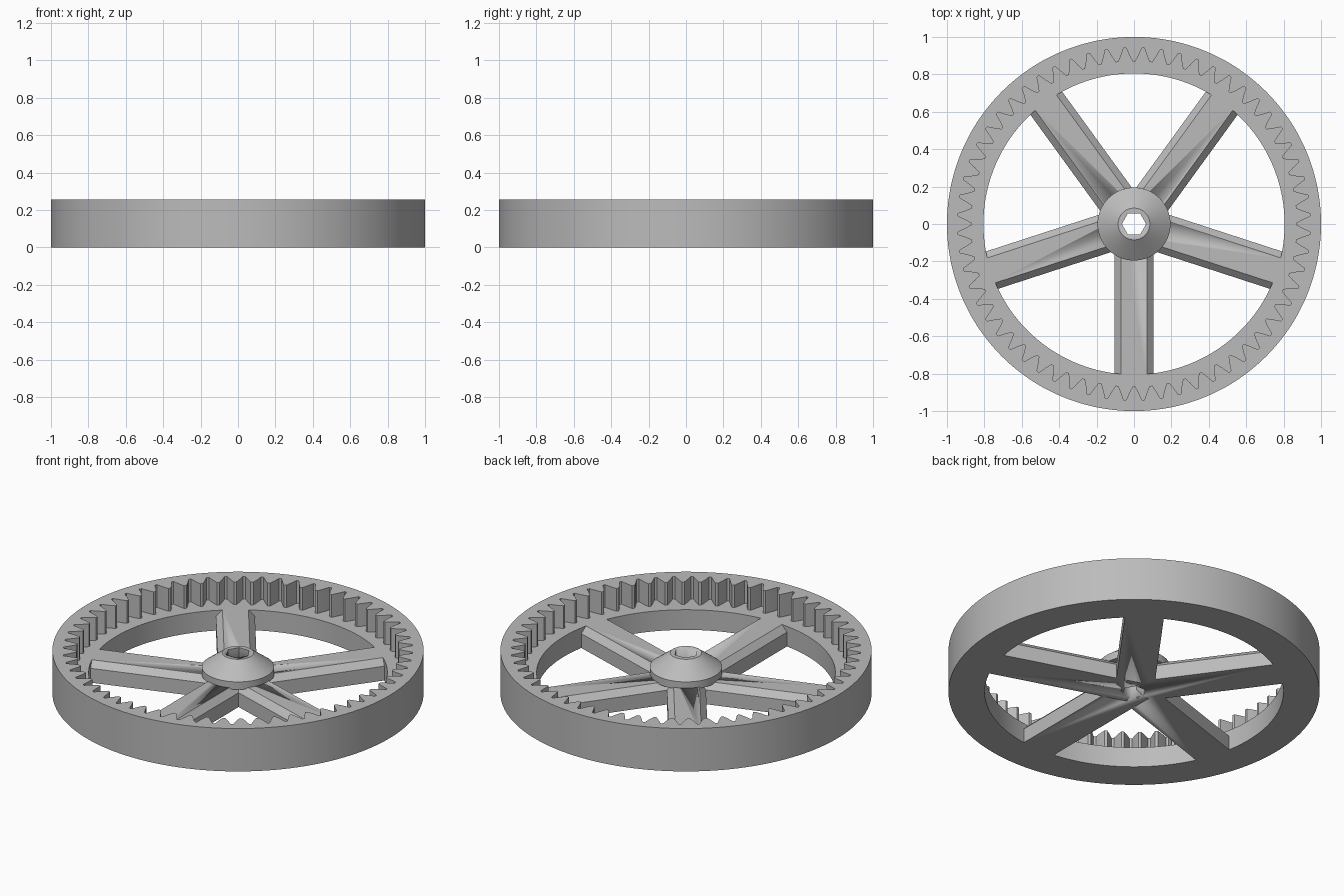
import bpy, bmesh, math
from mathutils import Matrix

if "Cube" in bpy.data.objects:
    bpy.data.objects.remove(bpy.data.objects["Cube"])

TEETH = 60
SPOKES = 5
HEIGHT = 0.255
WEB = 0.12        # thickness of the flange and spokes

grey = bpy.data.materials.new("plain grey")
grey.use_nodes = True
grey.diffuse_color = (0.5, 0.5, 0.5, 1)
grey.node_tree.nodes["Principled BSDF"].inputs["Base Color"].default_value = (0.5, 0.5, 0.5, 1)


def finish(name, bm, angle=25):
    bmesh.ops.recalc_face_normals(bm, faces=bm.faces)
    mesh = bpy.data.meshes.new(name)
    bm.to_mesh(mesh)
    bm.free()
    mesh.materials.append(grey)
    obj = bpy.data.objects.new(name, mesh)
    bpy.context.collection.objects.link(obj)
    activate(obj)
    bpy.ops.object.shade_smooth_by_angle(angle=math.radians(angle))
    return obj


def activate(obj):
    bpy.ops.object.select_all(action='DESELECT')
    obj.select_set(True)
    bpy.context.view_layer.objects.active = obj


def loft(bm, loops, closed=False):
    """Skin a list of equal-length point loops, capped or joined end to start."""
    rows = [[bm.verts.new(p) for p in loop] for loop in loops]
    n = len(rows[0])
    pairs = list(zip(rows, rows[1:])) + ([(rows[-1], rows[0])] if closed else [])
    for a, b in pairs:
        for i in range(n):
            j = (i + 1) % n
            bm.faces.new((a[i], a[j], b[j], b[i]))
    if not closed:
        bm.faces.new(rows[0])
        bm.faces.new(rows[-1])


def circle(r, z, n):
    return [(r * math.cos(math.tau * i / n), r * math.sin(math.tau * i / n), z) for i in range(n)]


# Ring gear: plain outside, internal teeth above an inner flange
tooth = [(-0.08, 0.87), (0.08, 0.87), (0.25, 0.9), (0.43, 0.942), (0.57, 0.942), (0.75, 0.9)]
steps = [(math.tau * (k + t) / TEETH, r) for k in range(TEETH) for t, r in tooth]


def ring_loop(z, radius=None):
    return [((radius or r) * math.cos(a), (radius or r) * math.sin(a), z) for a, r in steps]


bm = bmesh.new()
loft(bm, [ring_loop(0, 1), ring_loop(HEIGHT, 1), ring_loop(HEIGHT), ring_loop(WEB),
          ring_loop(WEB, 0.805), ring_loop(0, 0.805)], closed=True)
finish("ring_gear", bm)

# Hexagonal bore cutter
bm = bmesh.new()
loft(bm, [circle(0.065, -0.1, 6), circle(0.065, 0.5, 6)])
cutter = finish("bore_cutter", bm)
cutter.hide_render = True


def bore(obj):
    mod = obj.modifiers.new("bore", 'BOOLEAN')
    mod.operation = 'DIFFERENCE'
    mod.solver = 'EXACT'
    mod.object = cutter
    activate(obj)
    bpy.ops.object.modifier_apply(modifier=mod.name)


# Spokes with bevelled upper edges
half = [(0.105, 0), (0.105, 0.085), (0.07, WEB)]
section = half + [(-y, z) for y, z in reversed(half)]
for k in range(SPOKES):
    bm = bmesh.new()
    loft(bm, [[(x, y, z) for y, z in section] for x in (0, 0.825)])
    turn = Matrix.Rotation(math.tau * k / SPOKES - math.pi / 2, 4, 'Z')
    bmesh.ops.transform(bm, matrix=turn, verts=bm.verts)
    bore(finish(f"spoke_{k + 1}", bm))

# Hub with a conical top
bm = bmesh.new()
loft(bm, [circle(r, z, 64) for r, z in ((0.195, 0.112), (0.195, 0.157), (0.085, 0.24))])
bore(finish("hub", bm))

bpy.data.objects.remove(cutter)
